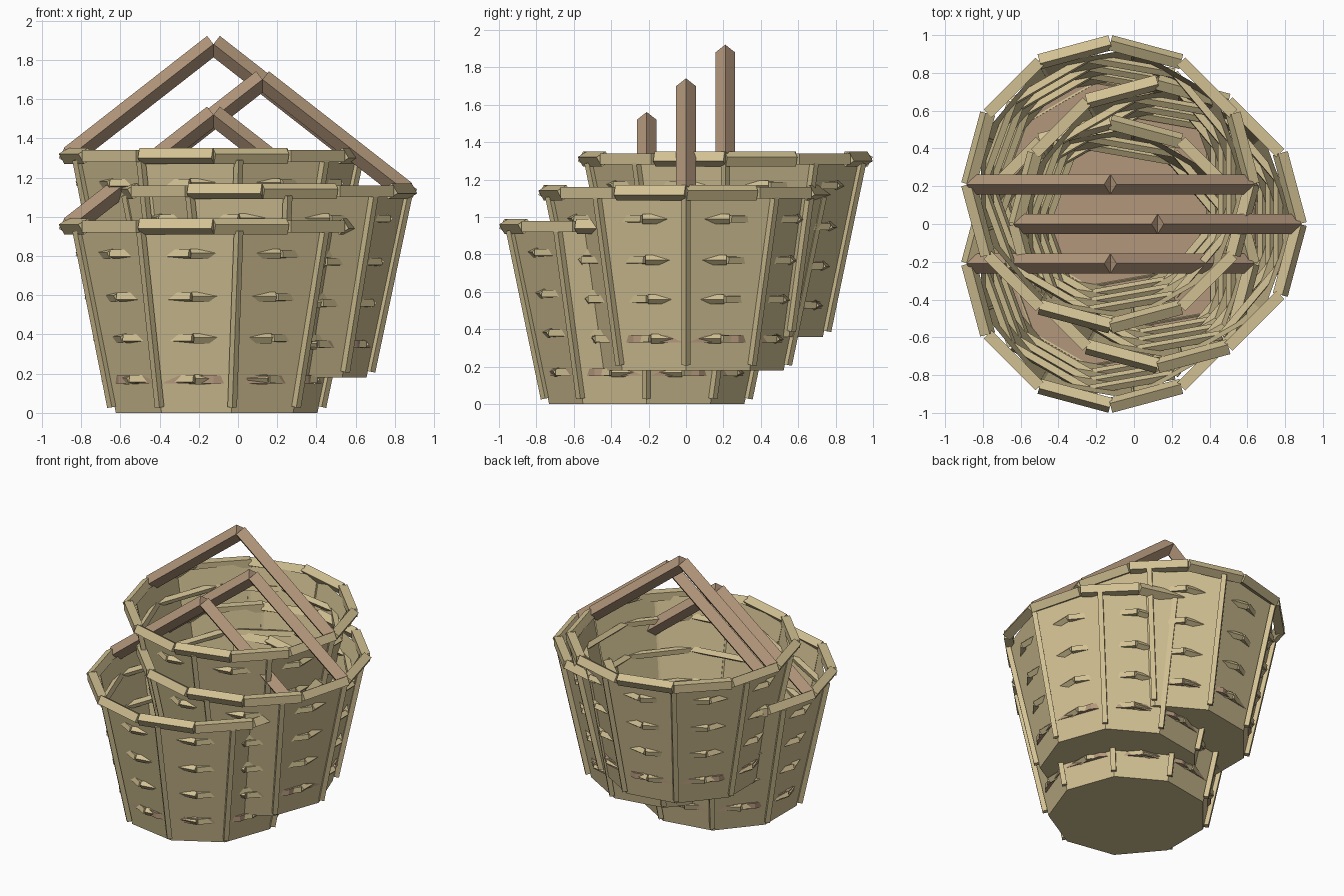
import bpy, bmesh
from math import sin, cos, pi
from mathutils import Vector, Matrix

if "Cube" in bpy.data.objects:
    bpy.data.objects.remove(bpy.data.objects["Cube"])


def material(name, rgb):
    m = bpy.data.materials.new(name)
    m.use_nodes = True
    m.diffuse_color = (*rgb, 1)
    m.node_tree.nodes["Principled BSDF"].inputs["Base Color"].default_value = (*rgb, 1)
    return m


WICKER = material("pale_wicker", (0.64, 0.53, 0.29))
WOOD = material("brown_wood", (0.45, 0.31, 0.20))


def finish(bm, name, mat, origin):
    mesh = bpy.data.meshes.new(name)
    bm.to_mesh(mesh)
    bm.free()
    mesh.materials.append(mat)
    ob = bpy.data.objects.new(name, mesh)
    ob.location = origin
    bpy.context.collection.objects.link(ob)


def polar(r, angle, z):
    return Vector((r * cos(angle), r * sin(angle), z))


def beam(bm, p, q, radius):
    """Four-sided stick running from p to q."""
    d = q - p
    turn = Vector((0, 0, 1)).rotation_difference(d).to_matrix().to_4x4()
    bmesh.ops.create_cone(bm, cap_ends=True, segments=4, radius1=radius, radius2=radius,
                          depth=d.length, matrix=Matrix.Translation((p + q) / 2) @ turn)


def hoop(bm, r, z, sides, start, radius):
    pts = [polar(r, start + 2 * pi * i / sides, z) for i in range(sides)]
    for i, p in enumerate(pts):
        beam(bm, p, pts((i + 1) % sides) if callable(pts) else pts[(i + 1) % sides], radius)


SIDES = 9
HEIGHT = 0.95
R_LOW, R_TOP = 0.53, 0.73


def wall_radius(z):
    return R_LOW + (R_TOP - R_LOW) * z / HEIGHT


def basket(label, origin):
    # Open tapered wall with a closed bottom
    bm = bmesh.new()
    low, top = [[bm.verts.new(polar(r, 2 * pi * i / SIDES, z)) for i in range(SIDES)]
                for r, z in ((R_LOW, 0), (R_TOP, HEIGHT))]
    for i in range(SIDES):
        j = (i + 1) % SIDES
        bm.faces.new((low[i], low[j], top[j], top[i]))
    bm.faces.new(low[::-1])
    finish(bm, label + "_basket_wall", WICKER, origin)

    # Upright ribs at the wall corners
    bm = bmesh.new()
    for i in range(SIDES):
        a = 2 * pi * i / SIDES
        beam(bm, polar(wall_radius(0.03) + 0.015, a, 0.03),
             polar(wall_radius(0.93) + 0.015, a, 0.93), 0.024)
    finish(bm, label + "_basket_ribs", WICKER, origin)

    # Woven bands that break through the middle of each wall panel
    bm = bmesh.new()
    for z in (0.17, 0.38, 0.59, 0.81):
        hoop(bm, wall_radius(z) * 0.97, z, SIDES, pi / SIDES, 0.026)
    finish(bm, label + "_basket_weave", WICKER, origin)

    # Rim
    bm = bmesh.new()
    hoop(bm, 0.75, HEIGHT, 12, 0, 0.042)
    finish(bm, label + "_basket_rim", WICKER, origin)

    # Inner floor board
    bm = bmesh.new()
    bmesh.ops.create_cone(bm, cap_ends=True, segments=12, radius1=0.56, radius2=0.56,
                          depth=0.04, matrix=Matrix.Translation((0, 0, 0.17)))
    finish(bm, label + "_basket_floor", WOOD, origin)

    # Peaked handle
    bm = bmesh.new()
    for side in (-1, 1):
        beam(bm, Vector((side * 0.73, 0, HEIGHT)), Vector((0, 0, 1.52)), 0.053)
    finish(bm, label + "_basket_handle", WOOD, origin)


# Stack of three nested baskets
basket("lower", (-0.125, -0.21, 0))
basket("middle", (0.125, 0, 0.18))
basket("upper", (-0.125, 0.21, 0.36))
